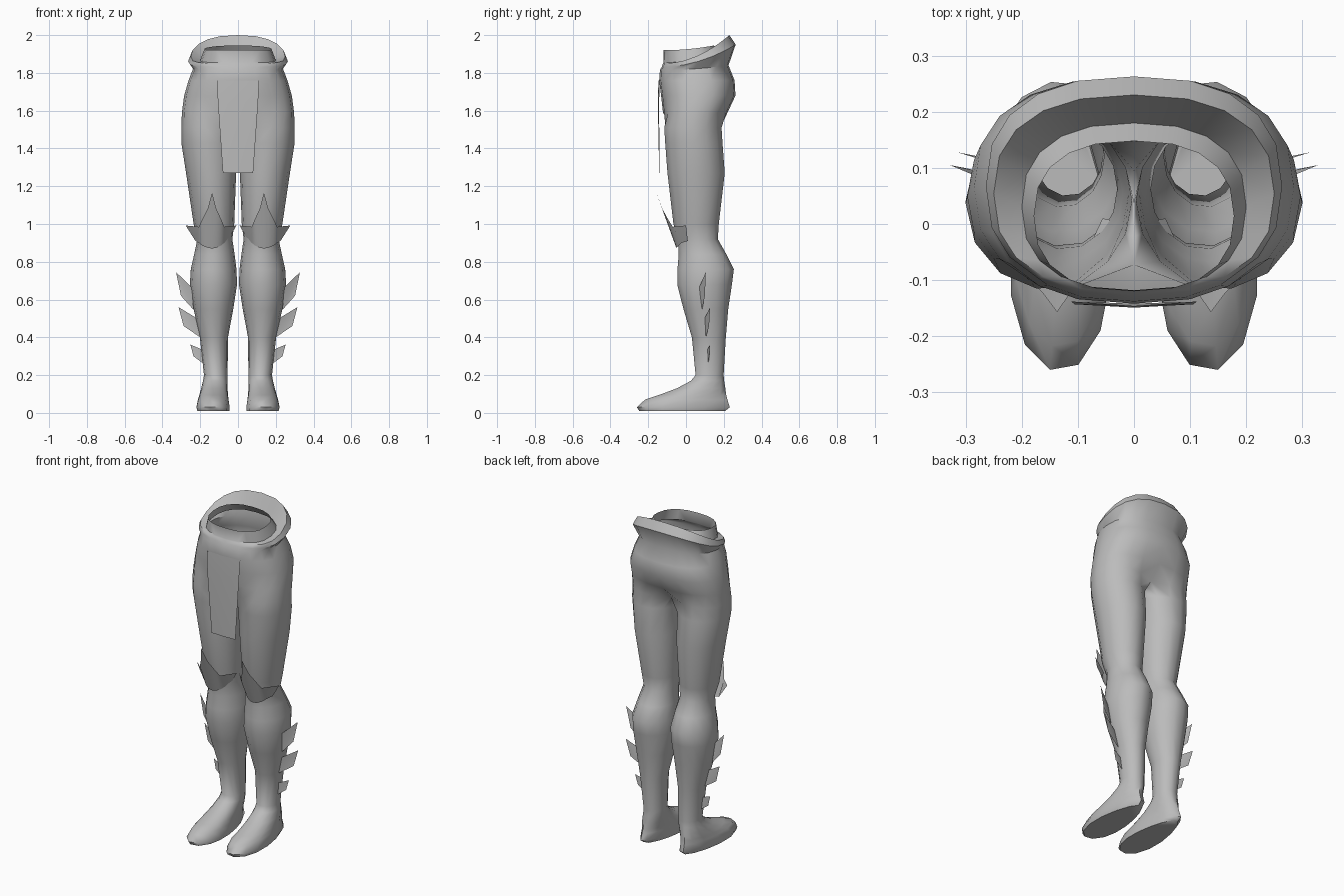
import bpy, bmesh
from math import sin, cos, radians, copysign

grey = bpy.data.materials.new("plain_grey")
grey.diffuse_color = (0.5, 0.5, 0.5, 1)


def make(name, verts, faces, angle=50):
    """Right-hand half of a part, mirrored across x = 0."""
    bm = bmesh.new()
    vs = [bm.verts.new(v) for v in verts]
    for f in faces:
        bm.faces.new([vs[i] for i in f])
    bmesh.ops.recalc_face_normals(bm, faces=bm.faces)
    me = bpy.data.meshes.new(name)
    bm.to_mesh(me)
    bm.free()
    me.materials.append(grey)
    ob = bpy.data.objects.new(name, me)
    bpy.context.collection.objects.link(ob)
    mod = ob.modifiers.new("mirror", 'MIRROR')
    mod.merge_threshold = 0.0005
    bpy.ops.object.select_all(action='DESELECT')
    ob.select_set(True)
    bpy.context.view_layer.objects.active = ob
    bpy.ops.object.shade_smooth_by_angle(angle=radians(angle))
    return ob


OUT = 11                      # ring points shared by leg and pelvis
ANG = [-135 + 27 * j for j in range(OUT)] + [157.5, 180, 202.5]
N = len(ANG)


def leg_ring(z, x0, x1, y0, y1, taper=0.0):
    cx, cy, rx, ry = (x0 + x1) / 2, (y0 + y1) / 2, (x1 - x0) / 2, (y1 - y0) / 2
    pts = []
    for a in ANG:
        c, s = cos(radians(a)), sin(radians(a))
        pts.append((cx + rx * c * (1 - taper * s), cy + ry * s, z))
    return pts


def waist_ring(zf, zb, w, y0, y1, power=0.82):
    cy, ry = (y0 + y1) / 2, (y1 - y0) / 2
    pts = []
    for j in range(OUT):
        a = radians(-90 + 18 * j)
        c, s = cos(a), sin(a)
        x = 0 if j in (0, OUT - 1) else w * abs(c) ** power
        s = copysign(abs(s) ** power, s)
        pts.append((x, cy + ry * s, zf + (zb - zf) * ((s + 1) / 2) ** 2))
    return pts


# Legs and feet, sole to crotch: z, inner x, outer x, front y, back y, toe flare
leg = [
    (0.01, 0.045, 0.215, -0.25, 0.21, 0.25),
    (0.03, 0.045, 0.22, -0.263, 0.235, 0.25),
    (0.07, 0.05, 0.212, -0.22, 0.222, 0.2),
    (0.095, 0.053, 0.205, -0.145, 0.215, 0.12),
    (0.13, 0.055, 0.195, -0.05, 0.21, 0.05),
    (0.17, 0.055, 0.185, 0.025, 0.203),
    (0.20, 0.055, 0.18, 0.05, 0.2),
    (0.40, 0.053, 0.202, 0.03, 0.212),
    (0.55, 0.025, 0.235, -0.015, 0.225),
    (0.68, 0.005, 0.255, -0.048, 0.245),
    (0.76, 0.008, 0.25, -0.047, 0.255),
    (0.84, 0.018, 0.232, -0.04, 0.215),
    (0.92, 0.03, 0.215, -0.045, 0.17),
    (1.00, 0.02, 0.235, -0.068, 0.175),
    (1.27, 0.01, 0.275, -0.1, 0.207),
    (1.43, 0.004, 0.3, -0.112, 0.195),
    (1.51, 0.0, 0.3, -0.117, 0.19),
]
rings = [leg_ring(*r) for r in leg]
rings[-1] = [(0 if j in (0, OUT - 1) or j >= OUT else p[0], p[1], p[2])
             for j, p in enumerate(rings[-1])]
verts = [p for r in rings for p in r]
faces = [list(range(N))]
for i in range(len(rings) - 1):
    for j in range(N):
        k = (j + 1) % N
        faces.append([i * N + j, i * N + k, (i + 1) * N + k, (i + 1) * N + j])

# Pelvis, flared collar and inner waist tube: front z, back z, half width, front y, back y
waist = [
    (1.59, 1.59, 0.297, -0.122, 0.22),
    (1.68, 1.68, 0.285, -0.132, 0.262),
    (1.76, 1.76, 0.262, -0.142, 0.257),
    (1.815, 1.84, 0.238, -0.138, 0.225),
    (1.832, 1.95, 0.264, -0.128, 0.263),
    (1.85, 2.0, 0.25, -0.122, 0.23),
    (1.855, 1.90, 0.2, -0.118, 0.18),
    (1.92, 1.945, 0.178, -0.12, 0.148),
]
low = (len(rings) - 1) * N
for r in waist:
    top = len(verts)
    verts += waist_ring(*r)
    for j in range(OUT - 1):
        faces.append([low + j, low + j + 1, top + j + 1, top + j])
    low = top
make("trousers", verts, faces)

# Front hanging panel
make("front_panel",
     [(0, -0.146, 1.76), (0.112, -0.138, 1.76), (0, -0.149, 1.64), (0.106, -0.143, 1.64),
      (0, -0.142, 1.27), (0.08, -0.139, 1.27)],
     [(0, 1, 3, 2), (2, 3, 5, 4)])

# Spiked knee guards: half outline as (offset from knee centre, y, z)
upper = [(0.0, -0.157, 1.165), (0.024, -0.125, 1.08), (0.052, -0.095, 1.025),
         (0.07, -0.07, 0.985), (0.14, 0.0, 0.992)]
lower = [(0.0, -0.05, 0.87), (0.025, -0.05, 0.875), (0.05, -0.04, 0.885),
         (0.07, -0.025, 0.9), (0.088, 0.01, 0.91)]
KX = 0.137


def whole(row):
    return [(KX - o * 0.92, y, z) for o, y, z in row[:0:-1]] + [(KX + o, y, z) for o, y, z in row]


n = 2 * len(upper) - 1
make("knee_guard", whole(upper) + whole(lower),
     [(j, j + 1, n + j + 1, n + j) for j in range(n - 1)])

# Calf fins: tip, outer corner, lower root, upper root
fins = [
    [(0.328, 0.105, 0.745), (0.302, 0.1, 0.62), (0.235, 0.085, 0.545), (0.245, 0.07, 0.665)],
    [(0.315, 0.128, 0.56), (0.288, 0.122, 0.46), (0.2, 0.105, 0.4), (0.225, 0.1, 0.505)],
    [(0.252, 0.128, 0.362), (0.236, 0.124, 0.3), (0.185, 0.118, 0.262), (0.19, 0.113, 0.335)],
]
for i, f in enumerate(fins):
    make(f"calf_fin_{i + 1}", f, [(0, 1, 2), (0, 2, 3)])
